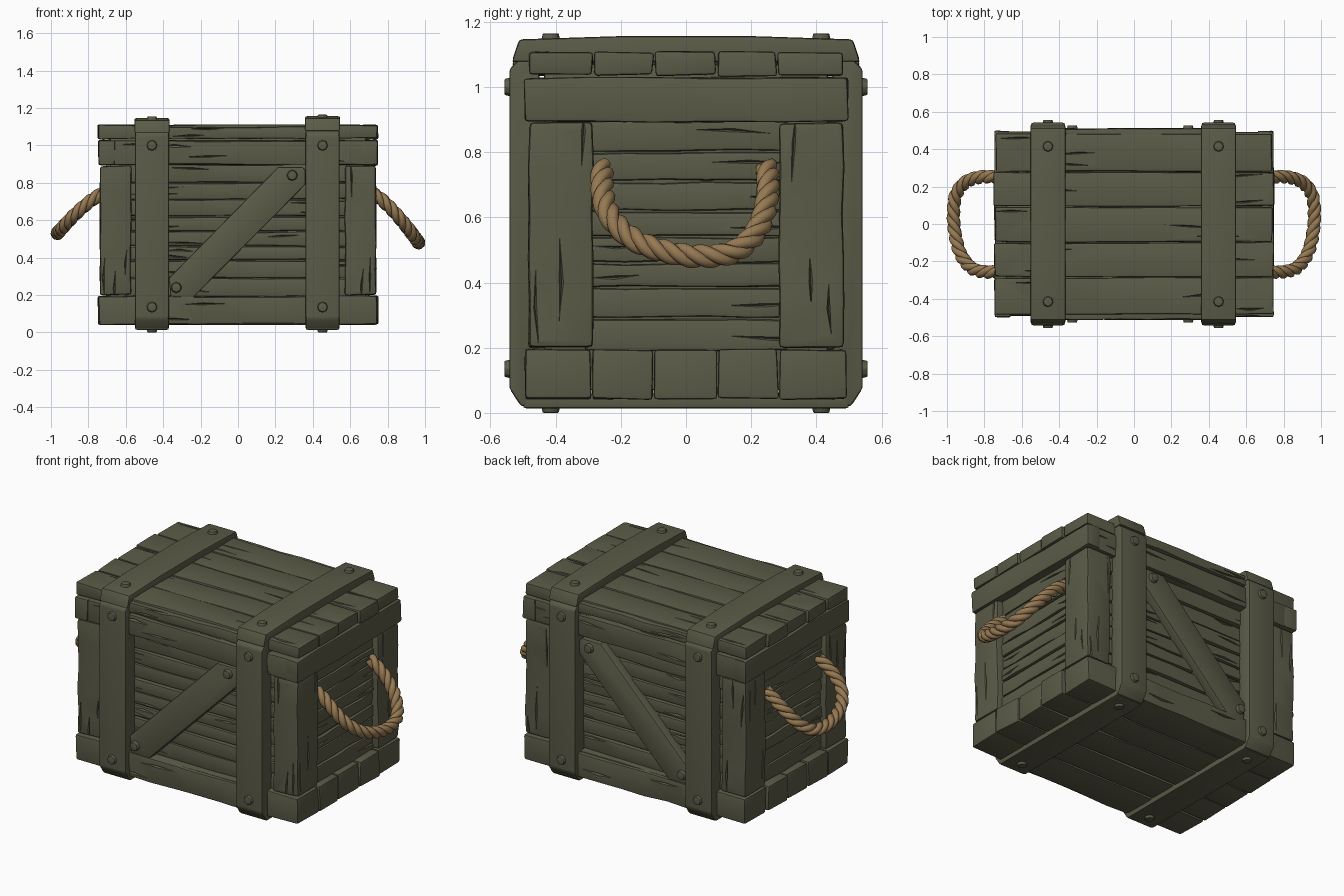
import bpy, bmesh, math, random
from mathutils import Vector

random.seed(7)
if "Cube" in bpy.data.objects:
    bpy.data.objects.remove(bpy.data.objects["Cube"])


def material(name, rgb):
    m = bpy.data.materials.new(name)
    m.use_nodes = True
    m.diffuse_color = (*rgb, 1)
    bsdf = next(n for n in m.node_tree.nodes if n.type == 'BSDF_PRINCIPLED')
    bsdf.inputs["Base Color"].default_value = (*rgb, 1)
    bsdf.inputs["Roughness"].default_value = 0.8
    return m


WOOD = material("olive painted wood", (0.105, 0.105, 0.065))
ROPE = material("tan rope", (0.30, 0.19, 0.085))


def to_object(name, bm, mat=WOOD):
    bmesh.ops.recalc_face_normals(bm, faces=bm.faces[:])
    me = bpy.data.meshes.new(name)
    bm.to_mesh(me)
    bm.free()
    me.materials.append(mat)
    ob = bpy.data.objects.new(name, me)
    bpy.context.collection.objects.link(ob)
    return ob


def chamfer(bm, width):
    bmesh.ops.recalc_face_normals(bm, faces=bm.faces[:])
    sharp = [e for e in bm.edges if e.calc_face_angle(0) > 0.5]
    bmesh.ops.bevel(bm, geom=sharp, offset=width, segments=2, profile=0.6, affect='EDGES')


def smooth(ob):
    bpy.ops.object.select_all(action='DESELECT')
    ob.select_set(True)
    bpy.context.view_layer.objects.active = ob
    bpy.ops.object.shade_smooth_by_angle(angle=math.radians(25))


def carve(ob, lo, hi, along, outs, count):
    """Cut slim tapered cracks along the grain of a board."""
    bm = bmesh.new()
    size = hi - lo
    for out in outs:
        n = max(range(3), key=lambda i: abs(out[i]))
        across = 3 - n - along
        for k in range(count):
            c = (lo + hi) / 2
            c[n] = hi[n] if out[n] > 0 else lo[n]
            c[across] = lo[across] + size[across] * (k + random.uniform(0.3, 0.7)) / count
            end = random.choice((-1, 1))
            c[along] += end * size[along] * random.uniform(0.2, 0.47)
            length = min(0.16, size[along] * 0.3) * random.uniform(0.5, 1)
            verts = []
            for axis, r in ((along, length), (across, 0.006), (n, 0.014)):
                for s in (-1, 1):
                    p = c.copy()
                    p[axis] += s * r
                    if axis == along:
                        p[across] += random.uniform(-0.012, 0.012)
                    verts.append(bm.verts.new(p))
            bmesh.ops.convex_hull(bm, input=verts)
    cutter = to_object("crack_cutter", bm)
    cutter.hide_render = True
    mod = ob.modifiers.new("cracks", 'BOOLEAN')
    mod.operation, mod.solver, mod.object = 'DIFFERENCE', 'EXACT', cutter
    bpy.context.view_layer.objects.active = ob
    bpy.ops.object.modifier_apply(modifier=mod.name)
    bpy.data.objects.remove(cutter)


def board(name, xs, ys, zs, outs=(), cracks=0, wobble=0.004, edge=0.011):
    """Slightly uneven plank with worn edges."""
    lo, hi = (Vector(min(r) for r in (xs, ys, zs)), Vector(max(r) for r in (xs, ys, zs)))
    size = hi - lo
    along = max(range(3), key=lambda i: size[i])
    bm = bmesh.new()
    bmesh.ops.create_cube(bm, size=1)
    for v in bm.verts:
        v.co = Vector(v.co[i] * size[i] for i in range(3)) + (lo + hi) / 2
    long_edges = [e for e in bm.edges if abs((e.verts[0].co - e.verts[1].co)[along]) > 1e-4]
    bmesh.ops.subdivide_edges(bm, edges=long_edges, cuts=4, use_grid_fill=True)
    for v in bm.verts:
        v.co += Vector(random.uniform(-wobble, wobble) for _ in range(3))
    chamfer(bm, edge)
    ob = to_object(name, bm)
    if cracks:
        carve(ob, lo, hi, along, outs, cracks)
    smooth(ob)


def prism(name, outline, axis, a, b, edge=0.01):
    """Extrude an outline along x (outline is y, z) or y (outline is x, z)."""
    bm = bmesh.new()
    put = (lambda p: (a, *p)) if axis == 0 else (lambda p: (p[0], a, p[1]))
    face = bm.faces.new([bm.verts.new(put(p)) for p in outline])
    new = bmesh.ops.extrude_face_region(bm, geom=[face])["geom"]
    shift = Vector((b - a, 0, 0) if axis == 0 else (0, b - a, 0))
    bmesh.ops.translate(bm, vec=shift, verts=[g for g in new if isinstance(g, bmesh.types.BMVert)])
    chamfer(bm, edge)
    smooth(to_object(name, bm))


def bolt(name, pos, normal):
    bm = bmesh.new()
    bmesh.ops.create_cone(bm, cap_ends=True, segments=8, radius1=0.033, radius2=0.025, depth=0.034)
    chamfer(bm, 0.004)
    rot = Vector(normal).to_track_quat('Z', 'Y')
    for v in bm.verts:
        v.co = rot @ v.co + Vector(pos)
    smooth(to_object(name, bm))


# Solid inner box behind the planks
board("inner_box", (-.685, .685), (-.435, .435), (.07, 1.07), wobble=0)

# Floor and lid planks
seams = [-.495, -.29, -.1, .095, .285, .495]
for i, (y0, y1) in enumerate(zip(seams, seams[1:])):
    r = random.uniform(-.008, .004)
    board(f"floor_plank_{i}", (-.745 - r, .745 + r), (y0 + .003, y1 - .003), (.042, .195))
    board(f"lid_plank_{i}", (-.745 - r, .745 + r), (y0 * .98 + .003, y1 * .98 - .003),
          (1.035, 1.108), [(0, 0, 1)], 3)

# Front and back walls
rows = [.19, .29, .385, .46, .54, .62, .71, .80, .90]
for side, s in (("front", -1), ("back", 1)):
    out = (0, s, 0)
    for i, (z0, z1) in enumerate(zip(rows, rows[1:])):
        depth = .458 + random.uniform(-.004, .006)
        board(f"{side}_siding_{i}", (-.6, .6), (s * .41, s * depth), (z0 + .003, z1 - .003), [out], 2)
    board(f"{side}_top_rail", (-.735, .735), (s * .42, s * .493), (.895, 1.027), [out], 2)
    for part, z in (("lower", (.045, .19)), ("upper", (.897, 1.025)), ("lid", (1.037, 1.098))):
        board(f"{side}_{part}_middle_strip", (-.38, .38), (s * .44, s * .51), z, [out], 2)
    # Diagonal brace
    prism(f"{side}_brace", [(-.36, .19), (-.24, .185), (.36, .79), (.36, .87), (.345, .885), (.215, .885),
                            (-.37, .29)], 1, s * .43, s * .508)
    for i, (x, z) in enumerate(((-.33, .24), (.29, .84))):
        bolt(f"{side}_brace_bolt_{i}", (x, s * .51, z), out)

# End walls and corner posts
for side, s in (("left", 1), ("right", -1)):
    out = (s, 0, 0)
    for i, (z0, z1) in enumerate(zip(rows, rows[1:])):
        depth = .702 + random.uniform(-.004, .006)
        board(f"{side}_end_siding_{i}", (s * .65, s * depth), (-.31, .31), (z0 + .003, z1 - .003), [out], 1)
    board(f"{side}_end_rail", (s * .66, s * .746), (-.497, .497), (.893, 1.028))
    for end, t in (("front", -1), ("back", 1)):
        board(f"{side}_{end}_post", (s * .572, s * .738), (t * .285, t * .483), (.2, .89),
              [out, (0, t, 0)], 3, edge=.016)

# Strap frames with bolts
for side, x, w in (("left", .452, .09), ("right", -.46, .09)):
    lift = .006 if side == "left" else -.004
    cap = [(-.535, 1.07), (.535, 1.07), (.512, 1.14), (.2, 1.15), (-.2, 1.15), (-.512, 1.14)]
    prism(f"{side}_strap_top", [(y, z + lift) for y, z in cap], 0, x - w - .004, x + w + .004, .012)
    prism(f"{side}_strap_bottom", [(-.5, .014), (.5, .014), (.5, .06), (-.5, .06)], 0, x - w, x + w)
    for end, t in (("front", -1), ("back", 1)):
        upright = [(.45, .03), (.505, .018), (.542, .075), (.542, 1.055), (.515, 1.083), (.45, 1.083)]
        prism(f"{side}_{end}_strap", [(t * y, z) for y, z in upright], 0, x - w, x + w, .012)
        for i, z in enumerate((.135, 1.0)):
            bolt(f"{side}_{end}_strap_bolt_{i}", (x, t * .54, z), (0, t, 0))
        bolt(f"{side}_{end}_top_bolt", (x, t * .415, 1.141 + lift), (0, 0, 1))
        bolt(f"{side}_{end}_bottom_bolt", (x, t * .415, .017), (0, 0, -1))


# Twisted rope handles: three strands wound round a sagging path
def sag_path(s, drop, steps=220):
    keys = [(-.257, -.05), (-.257, .02), (-.255, .3), (-.232, .56), (-.165, .8), (-.07, .94), (.045, 1),
            (.15, .94), (.22, .7), (.25, .35), (.25, .02), (.25, -.05)]
    pts = []
    for k in range(steps):
        u = k / (steps - 1) * (len(keys) - 3)
        i = min(int(u), len(keys) - 4)
        u -= i
        a, b, c, d = (Vector(p) for p in keys[i:i + 4])
        q = b + (c - a) * u / 2 + (a * 2 - b * 5 + c * 4 - d) * u * u / 2 + (b * 3 - a - c * 3 + d) * u ** 3 / 2
        f = max(q.y, 0)
        pts.append(Vector((s * (.69 + .275 * f ** .7), q.x, .755 - drop * f)))
    return pts


for side, s, drop in (("left", 1, .275), ("right", -1, .225)):
    path = sag_path(s, drop)
    normal = Vector((s * drop, 0, .265)).normalized()
    for strand in range(3):
        cu = bpy.data.curves.new(f"{side}_rope_strand_{strand}", 'CURVE')
        cu.dimensions = '3D'
        cu.bevel_depth = .0195
        cu.bevel_resolution = 2
        cu.use_fill_caps = True
        sp = cu.splines.new('POLY')
        sp.points.add(len(path) - 1)
        travelled = 0
        for k, p in enumerate(path):
            before, after = path[max(k - 1, 0)], path[min(k + 1, len(path) - 1)]
            travelled += (p - before).length
            tangent = (after - before).normalized()
            sideways = tangent.cross(normal).normalized()
            up = sideways.cross(tangent)
            a = math.tau * (strand / 3 - s * travelled / .17)
            sp.points[k].co = (*(p + .0175 * (sideways * math.cos(a) + up * math.sin(a))), 1)
        cu.materials.append(ROPE)
        bpy.context.collection.objects.link(bpy.data.objects.new(cu.name, cu))
